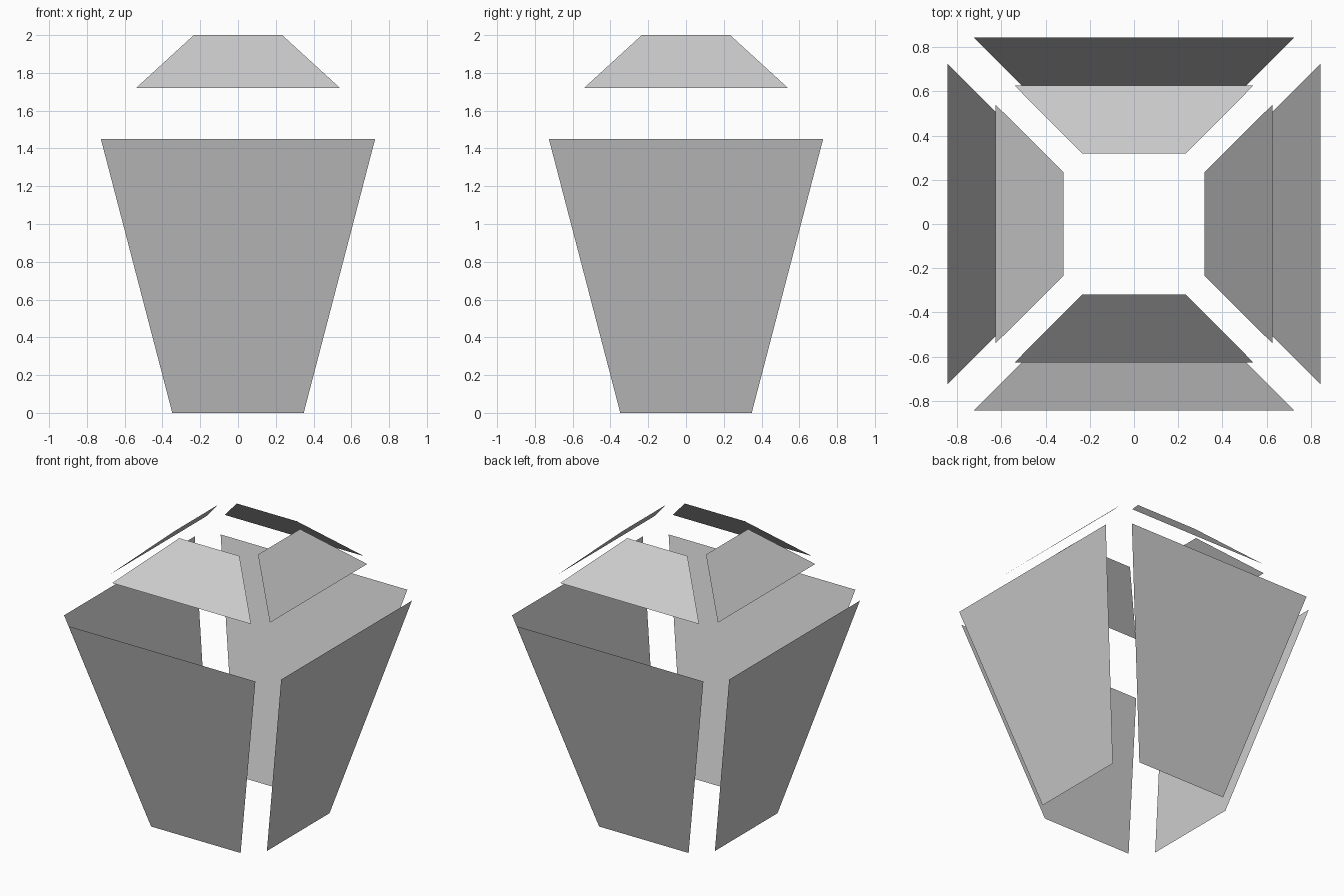
import bpy, bmesh
from math import pi
from mathutils import Matrix

if "Cube" in bpy.data.objects:
    bpy.data.objects.remove(bpy.data.objects["Cube"])


def pane(name, low, high, turn):
    """Flat trapezoid pane; low/high = (half width, distance from axis, z)."""
    (w0, d0, z0), (w1, d1, z1) = low, high
    bm = bmesh.new()
    corners = [(-w0, -d0, z0), (w0, -d0, z0), (w1, -d1, z1), (-w1, -d1, z1)]
    bm.faces.new([bm.verts.new(c) for c in corners])
    bm.transform(Matrix.Rotation(turn, 4, 'Z'))
    mesh = bpy.data.meshes.new(name)
    bm.to_mesh(mesh)
    bm.free()
    bpy.context.collection.objects.link(bpy.data.objects.new(name, mesh))


for i, side in enumerate(("front", "right", "back", "left")):
    # tall lantern side pane, flaring outward
    pane(f"{side}_side_pane", (0.348, 0.468, 0.0), (0.726, 0.844, 1.45), i * pi / 2)
    # sloping roof pane
    pane(f"{side}_roof_pane", (0.54, 0.626, 1.72), (0.234, 0.319, 2.0), i * pi / 2)
